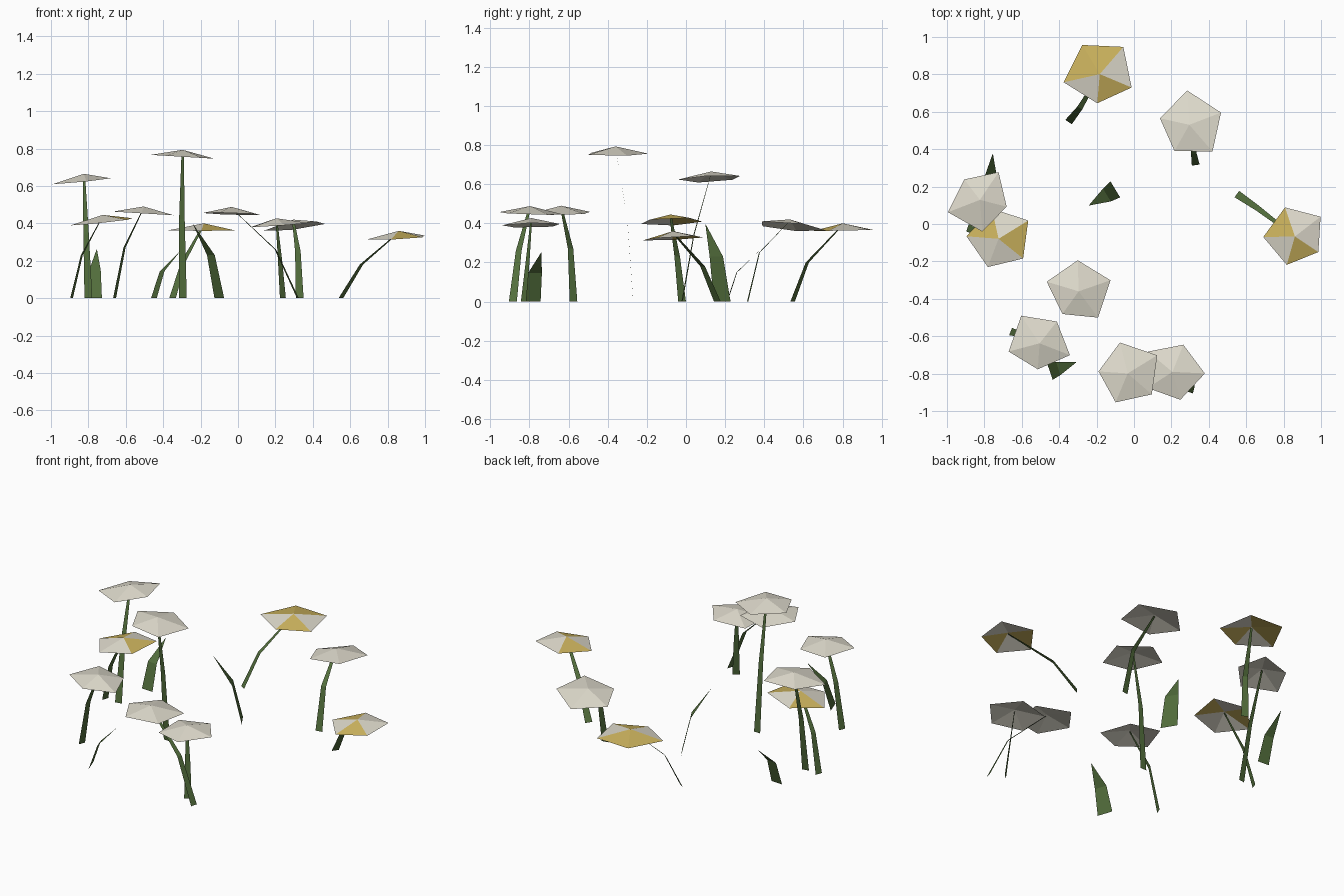
import bpy, math
from mathutils import Vector


def material(name, rgb):
    m = bpy.data.materials.new(name)
    m.diffuse_color = (*rgb, 1)
    return m


WHITE = material("petal white", (0.74, 0.71, 0.61))
YELLOW = material("petal yellow", (0.60, 0.45, 0.11))
GREEN = material("stem green", (0.085, 0.155, 0.045))


def make(name, verts, faces, mats):
    mesh = bpy.data.meshes.new(name)
    mesh.from_pydata(verts, [], faces)
    for m in mats:
        mesh.materials.append(m)
    ob = bpy.data.objects.new(name, mesh)
    bpy.context.collection.objects.link(ob)
    return mesh


# Flat bent strip running base - middle - top, facing the way it leans
def strip(name, points, widths):
    pts = [Vector(p) for p in points]
    lean = pts[-1] - pts[0]
    side = Vector((-lean.y, lean.x, 0)).normalized()
    verts, faces = [], []
    for p, w in zip(pts, widths):
        verts += [p - side * w / 2, p + side * w / 2]
    for i in range(0, 2 * len(pts) - 2, 2):
        faces.append((i, i + 1, i + 3, i + 2))
    make(name, verts, faces, [GREEN])


# Shallow five-sided petal cone on a bent stem
def flower(name, top, phase, radii, slope, base, mid, yellow=()):
    x, y, z = top
    sx, sy = slope
    rise = 0.037
    apex = Vector((x - sx * rise, y - sy * rise, z))
    verts = [apex]
    for k, r in enumerate(radii):
        a = math.radians(phase + 72 * k)
        dx, dy = r * math.cos(a), r * math.sin(a)
        verts.append((x + dx, y + dy, z - rise + sx * dx + sy * dy))
    faces = [(0, k + 1, (k + 1) % 5 + 1) for k in range(5)]
    mesh = make(name + "_petals", verts, faces, [WHITE, YELLOW])
    for k in yellow:
        mesh.polygons[k].material_index = 1
    strip(name + "_stem", [(*base, 0), mid, apex - Vector((0, 0, 0.008))],
          (0.042, 0.03, 0.012))


# Yellow and white flowers
flower("back_yellow_flower", (-0.183, 0.802, 0.40), 49, (.192, .181, .198, .157, .185),
       (0, 0.02), (-0.35, 0.545), (-0.29, 0.62, 0.20), (0, 1, 3))
flower("right_yellow_flower", (0.862, -0.065, 0.36), 37.5, (.171, .163, .171, .160, .150),
       (0.05, 0.05), (0.55, 0.16), (0.66, 0.085, 0.18), (1, 3))
flower("left_yellow_flower", (-0.72, -0.078, 0.445), 32, (.182, .166, .176, .164, .166),
       (0.11, 0.03), (-0.89, -0.02), (-0.835, -0.045, 0.23), (1, 4))

# White flowers
flower("back_white_flower", (0.30, 0.527, 0.42), 22.6, (.179, .187, .166, .160, .184),
       (0.12, -0.09), (0.33, 0.315), (0.32, 0.375, 0.25))
flower("left_white_flower", (-0.82, 0.13, 0.665), 57, (.176, .139, .187, .171, .144),
       (0.10, 0.03), (-0.80, -0.02), (-0.812, 0.04, 0.34))
flower("tall_white_flower", (-0.298, -0.36, 0.793), 19, (.182, .166, .176, .148, .176),
       (-0.06, 0), (-0.295, -0.27), (-0.300, -0.30, 0.42))
flower("front_left_flower", (-0.507, -0.638, 0.49), 51, (.150, .176, .169, .139, .176),
       (-0.06, 0), (-0.66, -0.575), (-0.607, -0.59, 0.27))
flower("front_flower", (-0.035, -0.80, 0.488), 31.6, (.187, .171, .155, .166, .171),
       (-0.03, -0.03), (0.32, -0.885), (0.20, -0.855, 0.26))
flower("front_right_flower", (0.208, -0.79, 0.427), -3, (.171, .155, .171, .160, .155),
       (0.07, 0.02), (0.24, -0.83), (0.225, -0.81, 0.20))

# Loose leaves, pointed at the tip
strip("middle_leaf", [(-0.10, 0.185, 0), (-0.145, 0.155, 0.23), (-0.24, 0.10, 0.395)],
      (0.10, 0.08, 0.002))
strip("left_leaf", [(-0.765, 0.21, 0), (-0.765, 0.26, 0.15), (-0.755, 0.375, 0.26)],
      (0.075, 0.062, 0.002))
strip("front_leaf", [(-0.45, -0.788, 0), (-0.405, -0.772, 0.145), (-0.31, -0.74, 0.25)],
      (0.095, 0.075, 0.002))
